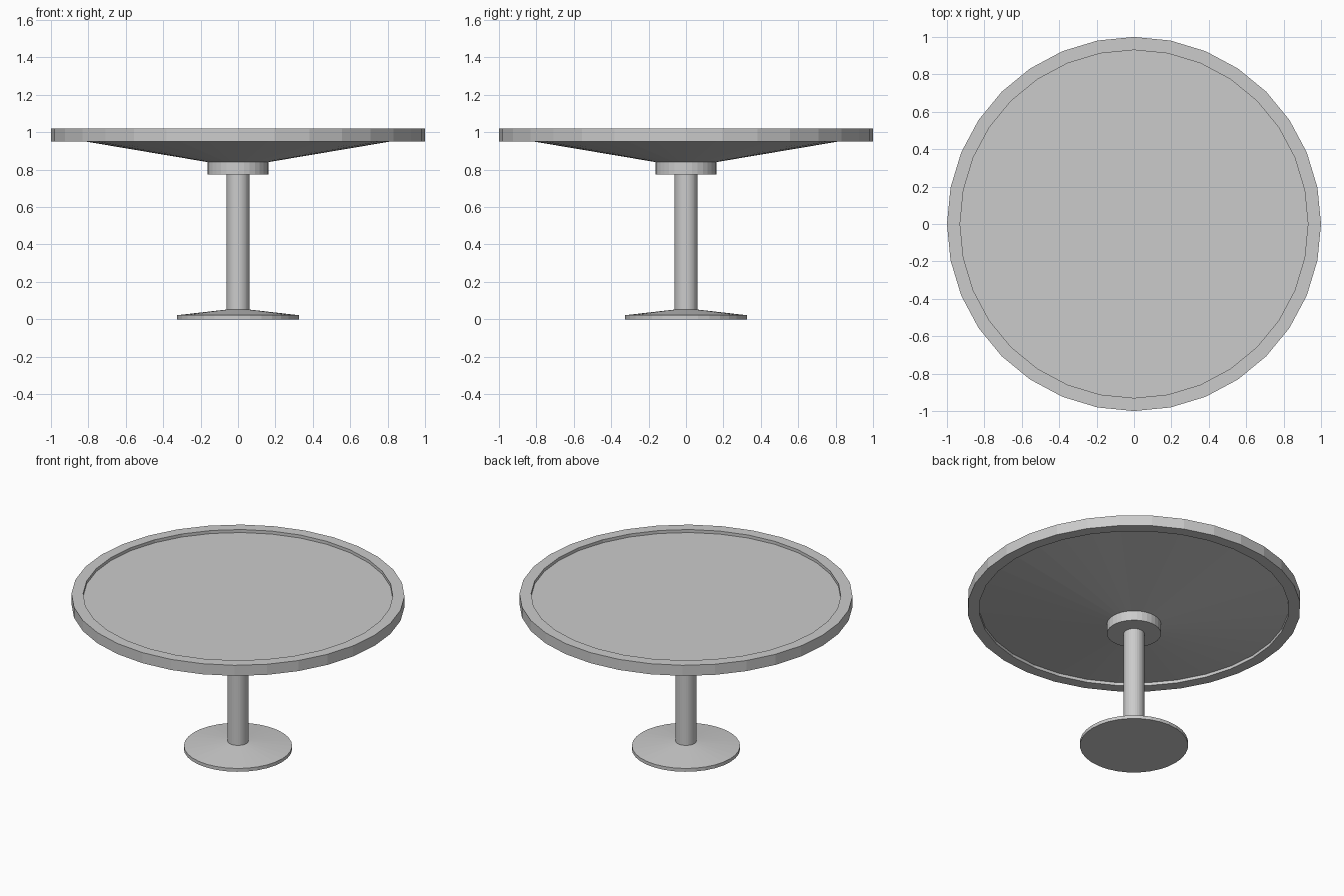
import bpy, bmesh
from math import cos, sin, tau

if "Cube" in bpy.data.objects:
    bpy.data.objects.remove(bpy.data.objects["Cube"])

SIDES = 32


def lathe(name, profile, ring=False):
    """Revolve (radius, z) points about z; a ring closes on itself, a solid gets end caps."""
    bm = bmesh.new()
    loops = [[bm.verts.new((r * cos(tau * i / SIDES), r * sin(tau * i / SIDES), z))
              for i in range(SIDES)] for r, z in profile]
    pairs = list(zip(loops, loops[1:]))
    if ring:
        pairs.append((loops[-1], loops[0]))
    else:
        bm.faces.new(loops[0])
        bm.faces.new(loops[-1])
    for a, b in pairs:
        for i in range(SIDES):
            j = (i + 1) % SIDES
            bm.faces.new((a[i], a[j], b[j], b[i]))
    bmesh.ops.recalc_face_normals(bm, faces=bm.faces)
    mesh = bpy.data.meshes.new(name)
    bm.to_mesh(mesh)
    bm.free()
    obj = bpy.data.objects.new(name, mesh)
    bpy.context.collection.objects.link(obj)
    return obj


# Raised band around the table edge
lathe("table_rim", [(0.93, 0.95), (1.0, 0.95), (1.0, 1.02), (0.93, 1.02)], ring=True)

# Recessed top with a tapered underside
lathe("table_top", [(0.16, 0.84), (0.93, 0.97), (0.93, 1.0)])

# Collar joining column and top
lathe("collar", [(0.163, 0.775), (0.163, 0.84)])

# Central column
lathe("column", [(0.062, 0.05), (0.062, 0.775)])

# Shallow conical foot
lathe("base", [(0.325, 0.0), (0.325, 0.022), (0.062, 0.052)])
